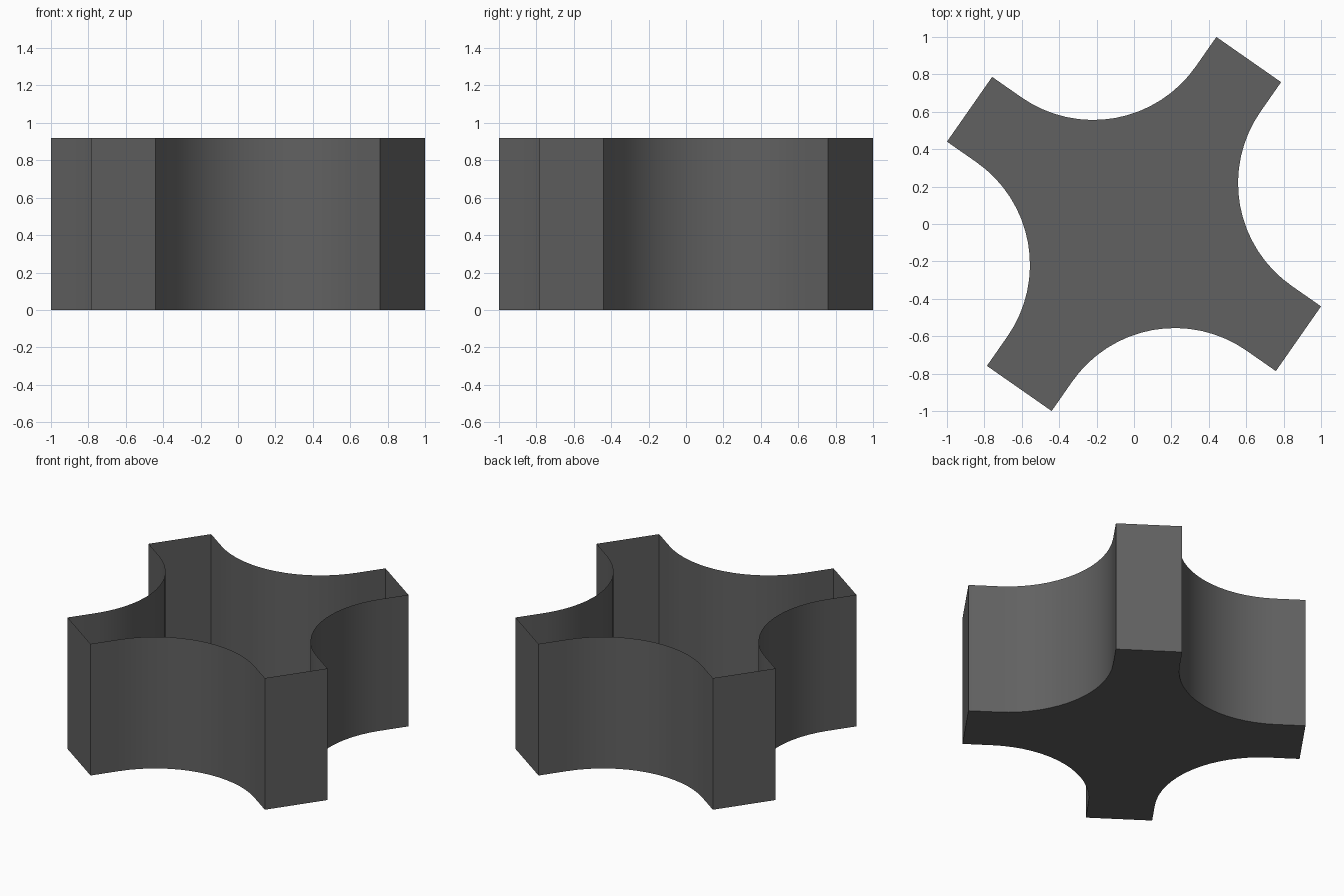
import bpy, bmesh
from math import radians, sin, cos, pi
from mathutils import Matrix

if "Cube" in bpy.data.objects:
    bpy.data.objects.remove(bpy.data.objects["Cube"])

ARM_LENGTH, HALF_WIDTH, HEIGHT = 1.072, 0.211, 0.92
ARC_CENTRE = 0.88                      # fillet circle centre on the diagonal
RADIUS = ARC_CENTRE - HALF_WIDTH
SEGMENTS = 16


def quarter_outline():
    """One arm tip edge followed by the concave arc to the next arm."""
    pts = [(ARM_LENGTH, -HALF_WIDTH), (ARM_LENGTH, HALF_WIDTH)]
    for i in range(SEGMENTS + 1):
        a = -pi / 2 - (pi / 2) * i / SEGMENTS
        pts.append((ARC_CENTRE + RADIUS * cos(a), ARC_CENTRE + RADIUS * sin(a)))
    return pts


# Four-armed outline, one quarter repeated
bm = bmesh.new()
verts = []
for k in range(4):
    t = radians(55.1) + k * pi / 2
    for x, y in quarter_outline():
        verts.append(bm.verts.new((x * cos(t) - y * sin(t), x * sin(t) + y * cos(t), 0)))

# Flat floor, then thin walls raised from its rim, open at the top
floor = bm.faces.new(verts[::-1])
rim = bmesh.ops.extrude_edge_only(bm, edges=list(floor.edges))["geom"]
bmesh.ops.translate(bm, verts=[g for g in rim if isinstance(g, bmesh.types.BMVert)],
                    vec=(0, 0, HEIGHT))
bmesh.ops.recalc_face_normals(bm, faces=bm.faces)
floor.normal_update()
if floor.normal.z > 0:
    bmesh.ops.reverse_faces(bm, faces=bm.faces)

mesh = bpy.data.meshes.new("open_cross_tray")
bm.to_mesh(mesh)
bm.free()
tray = bpy.data.objects.new("open_cross_tray", mesh)
bpy.context.collection.objects.link(tray)

# Dark grey finish
mat = bpy.data.materials.new("dark_grey")
mat.diffuse_color = (0.12, 0.12, 0.12, 1)
mat.use_nodes = True
mat.node_tree.nodes["Principled BSDF"].inputs["Base Color"].default_value = mat.diffuse_color
mesh.materials.append(mat)

# Smooth arcs with sharp corners
bpy.context.view_layer.objects.active = tray
tray.select_set(True)
bpy.ops.object.shade_smooth_by_angle(angle=radians(30))
